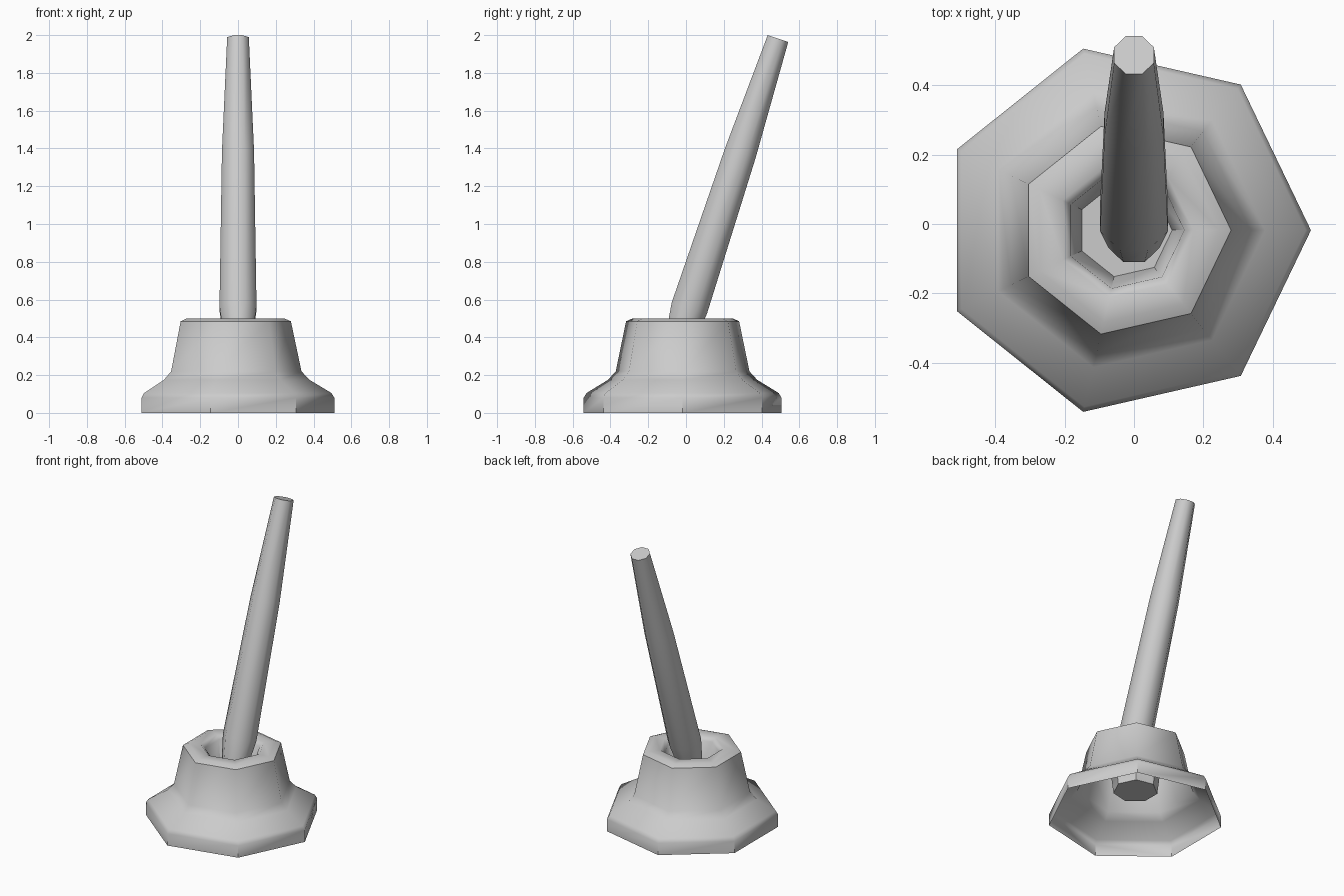
import bpy, bmesh
from math import sin, cos, tan, pi, radians

if "Cube" in bpy.data.objects:
    bpy.data.objects.remove(bpy.data.objects["Cube"])


def lathe(name, profile, sides, start, cap_first, cap_last, smooth_deg):
    """Revolve (radius, height) points into a low-sided form."""
    bm = bmesh.new()
    rings = []
    for r, z in profile:
        rings.append([bm.verts.new((r * cos(start + 2 * pi * i / sides),
                                    r * sin(start + 2 * pi * i / sides), z))
                      for i in range(sides)])
    for a, b in zip(rings, rings[1:]):
        for i in range(sides):
            j = (i + 1) % sides
            bm.faces.new((a[i], a[j], b[j], b[i]))
    if cap_first:
        bm.faces.new(rings[0][::-1])
    if cap_last:
        bm.faces.new(rings[-1])
    mesh = bpy.data.meshes.new(name)
    bm.to_mesh(mesh)
    bm.free()
    ob = bpy.data.objects.new(name, mesh)
    bpy.context.collection.objects.link(ob)
    bpy.ops.object.select_all(action='DESELECT')
    ob.select_set(True)
    bpy.context.view_layer.objects.active = ob
    bpy.ops.object.shade_smooth_by_angle(angle=radians(smooth_deg))
    return ob


# Seven-sided stand: flared skirt, rim and sunken cup, open underneath
stand = lathe("stand", [
    (0.537, 0.0), (0.537, 0.08), (0.522, 0.105), (0.405, 0.175),
    (0.363, 0.22), (0.307, 0.485), (0.272, 0.50), (0.198, 0.50),
    (0.172, 0.475), (0.137, 0.18)],
    7, 0, False, True, 50.8)
stand.location = (-0.027, -0.018, 0)

# Leaning eight-sided tapered rod, its foot inside the cup
lean = radians(18.2)
rod = lathe("leaning_rod", [
    (0.08, 0.40), (0.106, 0.584), (0.092, 1.447), (0.062, 2.086)],
    8, pi / 8, True, True, 46)
rod.rotation_euler = (-lean, 0, 0)
rod.location = (0, 0.487 - 1.982 * tan(lean), 0)
